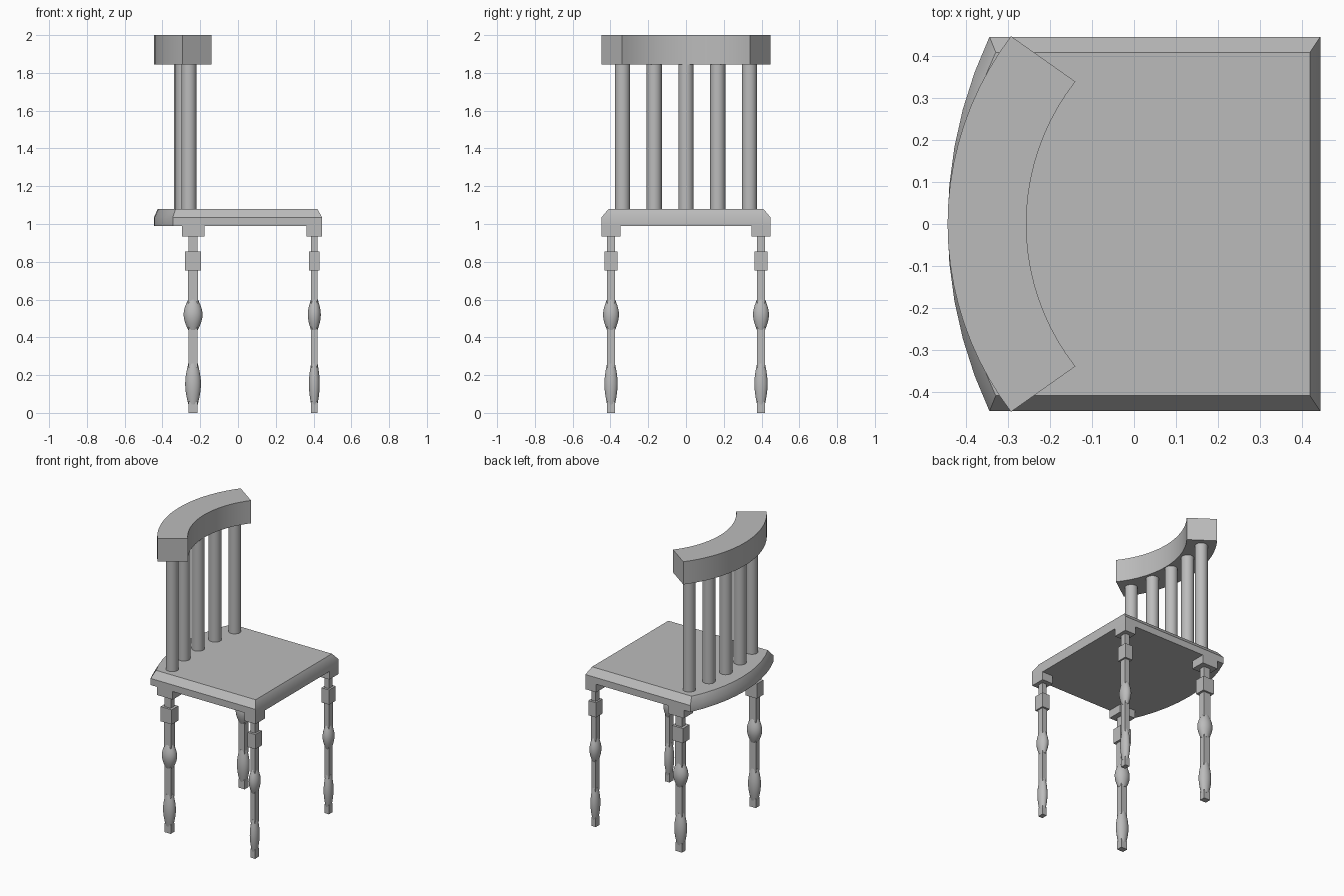
import bpy, bmesh
from math import sin, cos, pi, radians, asin, sqrt

if "Cube" in bpy.data.objects:
    bpy.data.objects.remove(bpy.data.objects["Cube"], do_unlink=True)

GREY = (0.5, 0.5, 0.5, 1)
mat = bpy.data.materials.new("plain grey")
mat.use_nodes = True
mat.diffuse_color = GREY
mat.node_tree.nodes["Principled BSDF"].inputs["Base Color"].default_value = GREY


def finish(name, bm):
    """Turn a bmesh into a named object, smooth with sharp edges."""
    bmesh.ops.recalc_face_normals(bm, faces=bm.faces)
    me = bpy.data.meshes.new(name)
    bm.to_mesh(me)
    bm.free()
    me.materials.append(mat)
    for p in me.polygons:
        p.use_smooth = True
    me.set_sharp_from_angle(angle=radians(32))
    ob = bpy.data.objects.new(name, me)
    bpy.context.collection.objects.link(ob)
    return ob


def loft(bm, rings):
    """Skin a stack of equal-length point rings and cap both ends."""
    rows = [[bm.verts.new(p) for p in ring] for ring in rings]
    n = len(rows[0])
    for a, b in zip(rows, rows[1:]):
        for i in range(n):
            j = (i + 1) % n
            bm.faces.new((a[i], a[j], b[j], b[i]))
    bm.faces.new(rows[0][::-1])
    bm.faces.new(rows[-1])


def oval(cx, cy, z, rx, ry, n=24):
    return [(cx + rx * cos(2 * pi * i / n), cy + ry * sin(2 * pi * i / n), z) for i in range(n)]


def rect(cx, cy, z, rx, ry):
    return [(cx + sx * rx, cy + sy * ry, z) for sx, sy in ((-1, -1), (1, -1), (1, 1), (-1, 1))]


def arc(cx, r, half, n):
    """Points bowed towards -x, from +half angle to -half angle."""
    angles = [half * (1 - 2 * i / n) for i in range(n + 1)]
    return [(cx - r * cos(a), r * sin(a)) for a in angles]


# Seat: straight front and sides, bowed back, chamfered top edge
def seat_ring(front, side, back, sagitta, z):
    r = (side ** 2 + sagitta ** 2) / (2 * sagitta)
    pts = arc(back + r, r, asin(side / r), 10) + [(front, -side), (front, side)]
    return [(x, y, z) for x, y in pts]


bm = bmesh.new()
loft(bm, [seat_ring(0.445, 0.447, -0.445, 0.1, 0.99),
          seat_ring(0.445, 0.447, -0.445, 0.1, 1.035),
          seat_ring(0.42, 0.41, -0.425, 0.095, 1.08)])
finish("seat", bm)

# Curved top rail
outline = arc(0.295, 0.74, radians(37.3), 20) + arc(0.295, 0.552, radians(38), 20)[::-1]
bm = bmesh.new()
loft(bm, [[(x, y, z) for x, y in outline] for z in (1.845, 2.0)])
finish("top_rail", bm)

# Back spindles, following a shallow curve
for k in range(-2, 3):
    y = k * 0.168
    x = -0.30 + 0.01 * k * k
    bm = bmesh.new()
    loft(bm, [oval(x, y, z, 0.04, 0.04) for z in (1.07, 1.85)])
    finish(f"spindle_{k + 3}", bm)


# Turned legs: square bars and blocks with two swelling bulbs
def leg(name, cx, cy, sx):
    bm = bmesh.new()

    def block(z0, z1, r):
        loft(bm, [rect(cx, cy, z, r * sx, r) for z in (z0, z1)])

    def bulb(z0, z1, r_end, r_mid):
        rings = []
        for i in range(11):
            t = i / 10
            r = r_end + (r_mid - r_end) * sin(pi * t)
            rings.append(oval(cx, cy, z0 + (z1 - z0) * t, r * sx, r))
        loft(bm, rings)

    block(0, 0.06, 0.02)
    bulb(0.045, 0.262, 0.021, 0.035)
    block(0.24, 0.46, 0.02)
    bulb(0.44, 0.60, 0.022, 0.042)
    block(0.58, 0.76, 0.022)
    block(0.755, 0.855, 0.035)
    block(0.85, 0.94, 0.02)
    block(0.935, 0.99, 0.05)
    finish(name, bm)


for side, s in (("left", 1), ("right", -1)):
    leg(f"front_leg_{side}", 0.404, s * 0.397, 0.82)
    leg(f"back_leg_{side}", -0.238, s * 0.397, 1.19)
